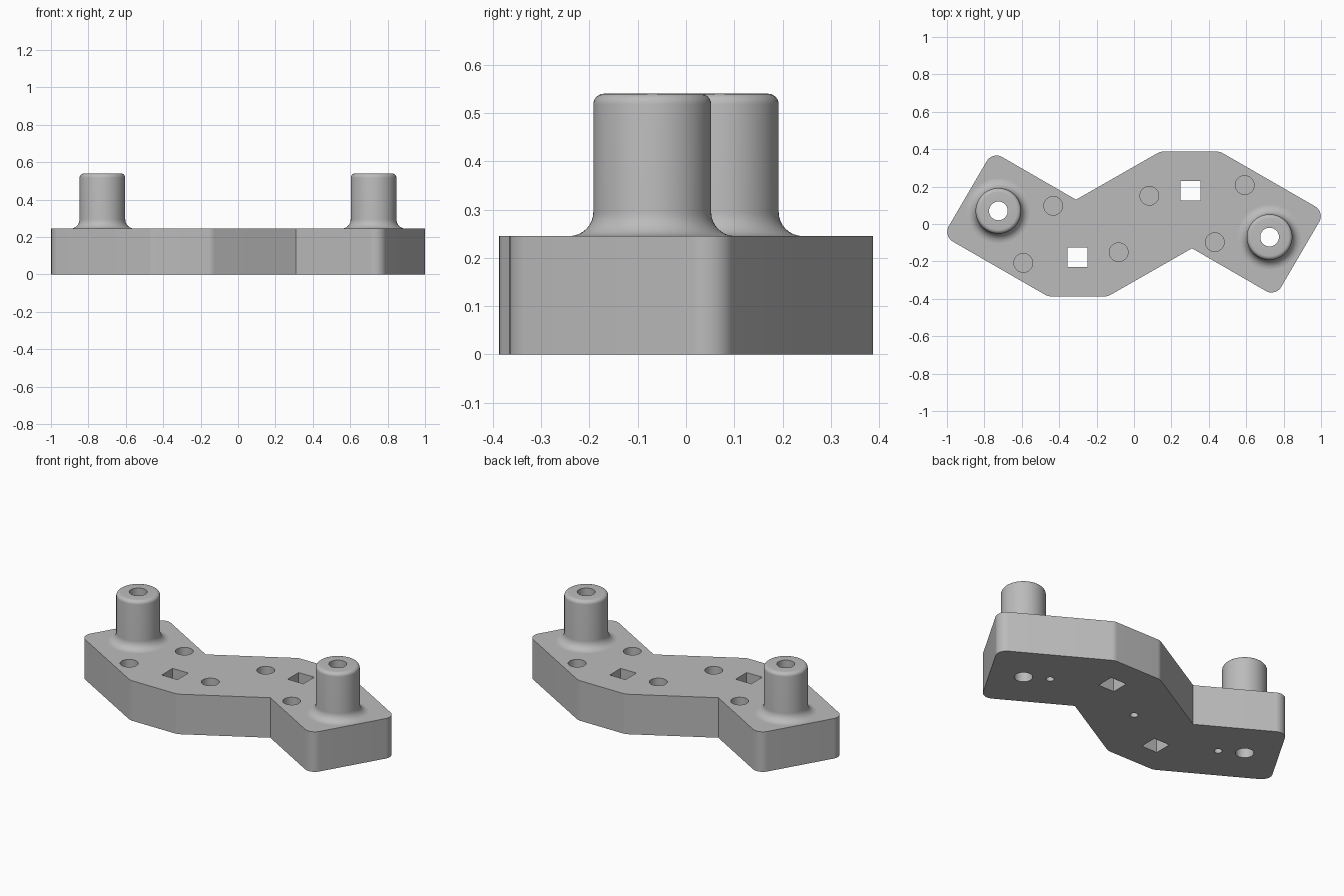
import bpy, bmesh, math
from mathutils import Vector

cube = bpy.data.objects.get("Cube")
if cube:
    bpy.data.objects.remove(cube, do_unlink=True)

PLATE = 0.245      # plate thickness
BORE = 0.05
SIDES = 64

grey = bpy.data.materials.new("plain grey")
grey.use_nodes = True
colour = (0.5, 0.5, 0.5, 1)
grey.diffuse_color = colour
grey.node_tree.nodes["Principled BSDF"].inputs["Base Color"].default_value = colour


def add_object(name, bm):
    bmesh.ops.recalc_face_normals(bm, faces=bm.faces)
    mesh = bpy.data.meshes.new(name)
    bm.to_mesh(mesh)
    bm.free()
    obj = bpy.data.objects.new(name, mesh)
    mesh.materials.append(grey)
    bpy.context.collection.objects.link(obj)
    return obj


def activate(obj):
    bpy.ops.object.select_all(action='DESELECT')
    obj.select_set(True)
    bpy.context.view_layer.objects.active = obj


def prism(bm, outline, z0, z1):
    base = bm.faces.new([bm.verts.new((x, y, z0)) for x, y in outline])
    top = bmesh.ops.extrude_face_region(bm, geom=[base])
    verts = [v for v in top["geom"] if isinstance(v, bmesh.types.BMVert)]
    bmesh.ops.translate(bm, verts=verts, vec=(0, 0, z1 - z0))


def circle(x, y, r, n=SIDES):
    return [(x + r * math.cos(math.tau * i / n), y + r * math.sin(math.tau * i / n))
            for i in range(n)]


def rounded(corners, steps=8):
    """Replace each (x, y, radius) corner by a tangent arc."""
    result = []
    for i, (x, y, r) in enumerate(corners):
        p = Vector((x, y))
        if r == 0:
            result.append(p)
            continue
        a = (Vector(corners[i - 1][:2]) - p).normalized()
        b = (Vector(corners[(i + 1) % len(corners)][:2]) - p).normalized()
        half = a.angle(b) / 2
        centre = p + (a + b).normalized() * (r / math.sin(half))
        start = p + a * (r / math.tan(half)) - centre
        end = p + b * (r / math.tan(half)) - centre
        for k in range(steps + 1):
            t = k / steps
            result.append(centre + start.lerp(end, t).normalized() * r)
    return result


# Plate: one half of the outline, repeated by a half turn
half_outline = [(-0.31, 0.13, 0), (0.14, 0.387, 0.06), (0.46, 0.387, 0.06),
                (1.021, 0.064, 0.06), (0.757, -0.388, 0.06)]
outline = rounded(half_outline + [(-x, -y, r) for x, y, r in half_outline])
bm = bmesh.new()
prism(bm, outline, 0, PLATE)
plate = add_object("plate", bm)

# Cutters for bores, square windows, top pockets and underside pilot holes
bm = bmesh.new()
for s in (1, -1):
    prism(bm, circle(0.725 * s, -0.07 * s, BORE), -0.1, 0.4)
    x, y, h = 0.302 * s, 0.178 * s, 0.053
    prism(bm, [(x - h, y - h), (x + h, y - h), (x + h, y + h), (x - h, y + h)], -0.1, 0.4)
    for x, y in ((0.082, 0.151), (0.592, 0.208), (0.432, -0.097)):
        prism(bm, circle(x * s, y * s, 0.05), 0.125, 0.4)
    prism(bm, circle(0.6 * s, 0.005 * s, 0.022, 32), -0.1, 0.1)
prism(bm, circle(0, 0, 0.022, 32), -0.1, 0.1)
cutter = add_object("hole_cutter", bm)
cutter.hide_render = True

cut = plate.modifiers.new("holes", 'BOOLEAN')
cut.operation = 'DIFFERENCE'
cut.solver = 'EXACT'
cut.object = cutter
activate(plate)
bpy.ops.object.modifier_apply(modifier=cut.name)
bpy.data.objects.remove(cutter, do_unlink=True)
bpy.ops.object.shade_smooth_by_angle(angle=math.radians(25))


# Posts: lathed sleeve with a flared foot and a rounded rim
def post(name, x, y):
    radius, flare, rim, top = 0.122, 0.05, 0.022, 0.54
    profile = [(BORE, PLATE - 0.01), (radius + flare, PLATE - 0.01)]
    for k in range(9):
        a = math.pi / 2 * k / 8
        profile.append((radius + flare * (1 - math.sin(a)), PLATE + flare * (1 - math.cos(a))))
    for k in range(7):
        a = math.pi / 2 * k / 6
        profile.append((radius - rim + rim * math.cos(a), top - rim + rim * math.sin(a)))
    profile.append((BORE, top))
    bm = bmesh.new()
    rings = [[bm.verts.new((px, py, z)) for px, py in circle(0, 0, r)] for r, z in profile]
    for i, lower in enumerate(rings):
        upper = rings[(i + 1) % len(rings)]
        for j in range(SIDES):
            k = (j + 1) % SIDES
            bm.faces.new((lower[j], lower[k], upper[k], upper[j]))
    obj = add_object(name, bm)
    obj.location = (x, y, 0)
    activate(obj)
    bpy.ops.object.shade_smooth_by_angle(angle=math.radians(30))


post("left_post", 0.725, -0.07)
post("right_post", -0.725, 0.07)
